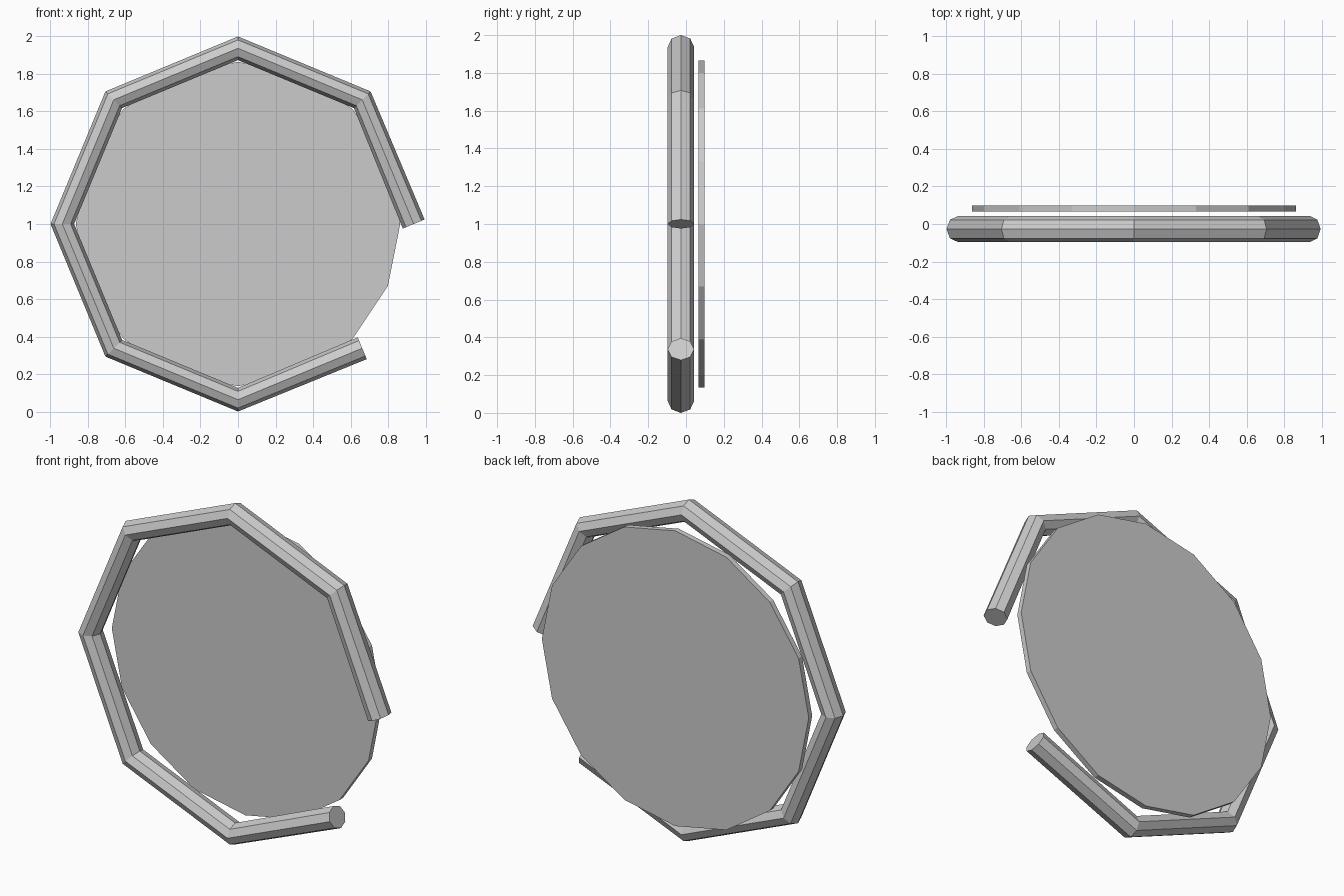
import bpy, bmesh
from math import cos, sin, pi, radians

if "Cube" in bpy.data.objects:
    bpy.data.objects.remove(bpy.data.objects["Cube"])


def finish(bm, name):
    bmesh.ops.recalc_face_normals(bm, faces=bm.faces)
    mesh = bpy.data.meshes.new(name)
    bm.to_mesh(mesh)
    bm.free()
    obj = bpy.data.objects.new(name, mesh)
    bpy.context.collection.objects.link(obj)
    return obj


# Open octagonal ring: seven straight eight-sided tube segments, capped ends
PATH_R, TUBE_R, TUBE_RY, RING_Y = 0.937, 0.063, 0.07, -0.027
bm = bmesh.new()
rings = []
for i in range(8):
    a = radians(45 * i)
    # end sections sit square to their segment, corners are mitred
    d = a + radians(22.5 if i == 0 else -22.5 if i == 7 else 0)
    ring = []
    for k in range(8):
        t = k * pi / 4
        rad = TUBE_R * cos(t)
        ring.append(bm.verts.new((PATH_R * cos(a) + rad * cos(d),
                                  RING_Y + TUBE_RY * sin(t),
                                  1 + PATH_R * sin(a) + rad * sin(d))))
    rings.append(ring)
for r0, r1 in zip(rings, rings[1:]):
    for k in range(8):
        n = (k + 1) % 8
        bm.faces.new((r0[k], r0[n], r1[n], r1[k]))
bm.faces.new(rings[0])
bm.faces.new(rings[-1])
finish(bm, "open_ring")

# Thin sixteen-sided disc behind the ring
DISC_R, Y0, Y1 = 0.865, 0.067, 0.099
bm = bmesh.new()
front, back = [[bm.verts.new((DISC_R * cos(k * pi / 8), y, 1 + DISC_R * sin(k * pi / 8)))
                for k in range(16)] for y in (Y0, Y1)]
for k in range(16):
    n = (k + 1) % 16
    bm.faces.new((front[k], front[n], back[n], back[k]))
bm.faces.new(front)
bm.faces.new(back)
finish(bm, "back_disc")
